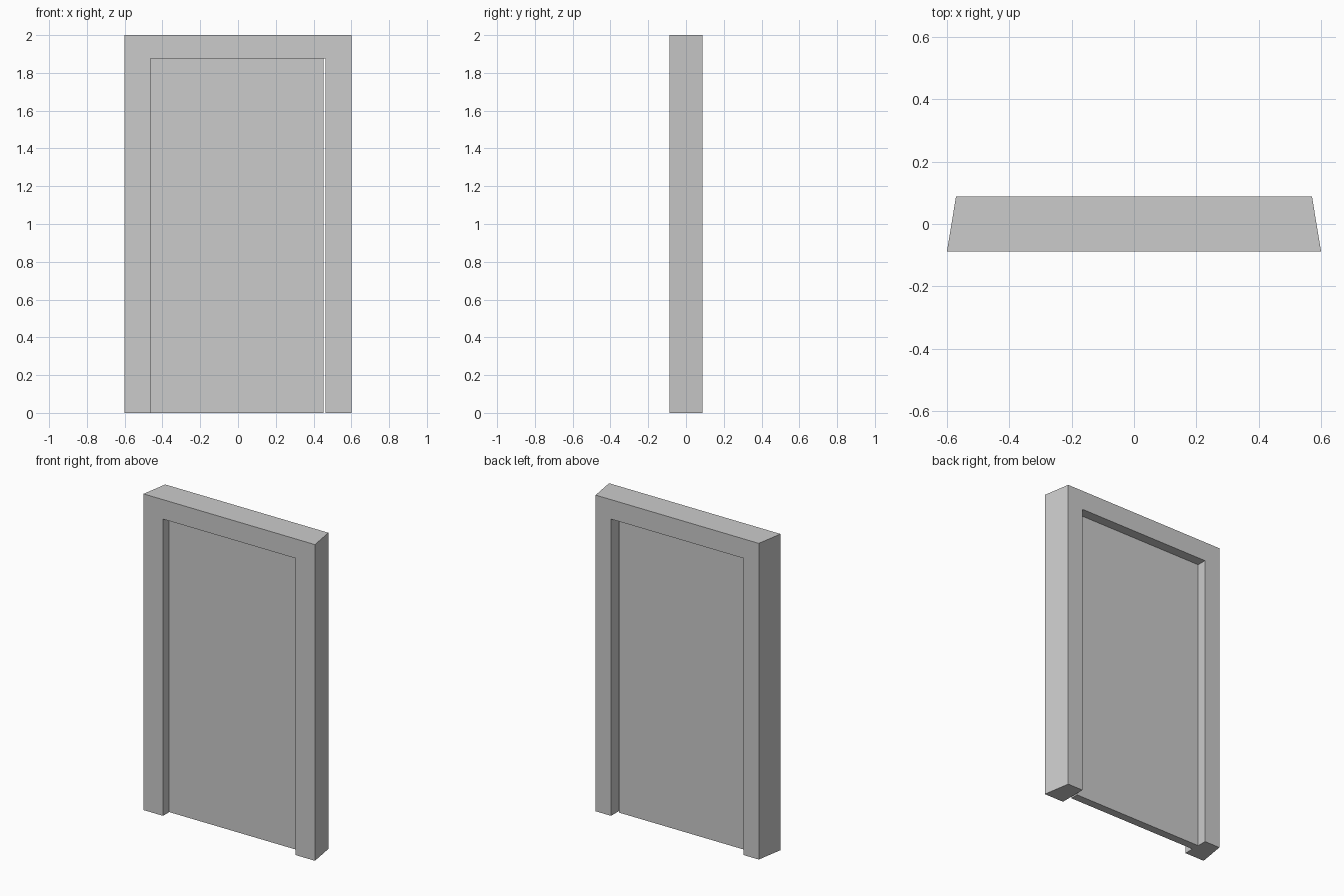
import bpy, bmesh

if "Cube" in bpy.data.objects:
    bpy.data.objects.remove(bpy.data.objects["Cube"])

FRONT, BACK = -0.088, 0.088    # frame faces in y
OPEN_X, OPEN_Z = 0.463, 1.877  # door opening


def u_profile(outer_x):
    """Outline of the frame in x, z for a given outer half width."""
    return [(-outer_x, 0), (-OPEN_X, 0), (-OPEN_X, OPEN_Z), (OPEN_X, OPEN_Z),
            (OPEN_X, 0), (outer_x, 0), (outer_x, 2), (-outer_x, 2)]


def loft(name, front, back, y0, y1):
    """Solid between a front outline and a back outline."""
    bm = bmesh.new()
    a = [bm.verts.new((x, y0, z)) for x, z in front]
    b = [bm.verts.new((x, y1, z)) for x, z in back]
    bm.faces.new(a)
    bm.faces.new(b[::-1])
    n = len(a)
    for i in range(n):
        j = (i + 1) % n
        bm.faces.new((a[j], a[i], b[i], b[j]))
    bmesh.ops.recalc_face_normals(bm, faces=bm.faces)
    mesh = bpy.data.meshes.new(name)
    bm.to_mesh(mesh)
    bm.free()
    obj = bpy.data.objects.new(name, mesh)
    bpy.context.collection.objects.link(obj)
    return obj


# Frame: two jambs and a lintel, outer sides tapering towards the back
loft("door_frame", u_profile(0.6), u_profile(0.571), FRONT, BACK)

# Door panel: set midway in the frame, hinged left with a thin gap on the right
panel = [(-OPEN_X, 0), (0.452, 0), (0.452, OPEN_Z), (-OPEN_X, OPEN_Z)]
loft("door_panel", panel, panel, -0.026, 0.026)
